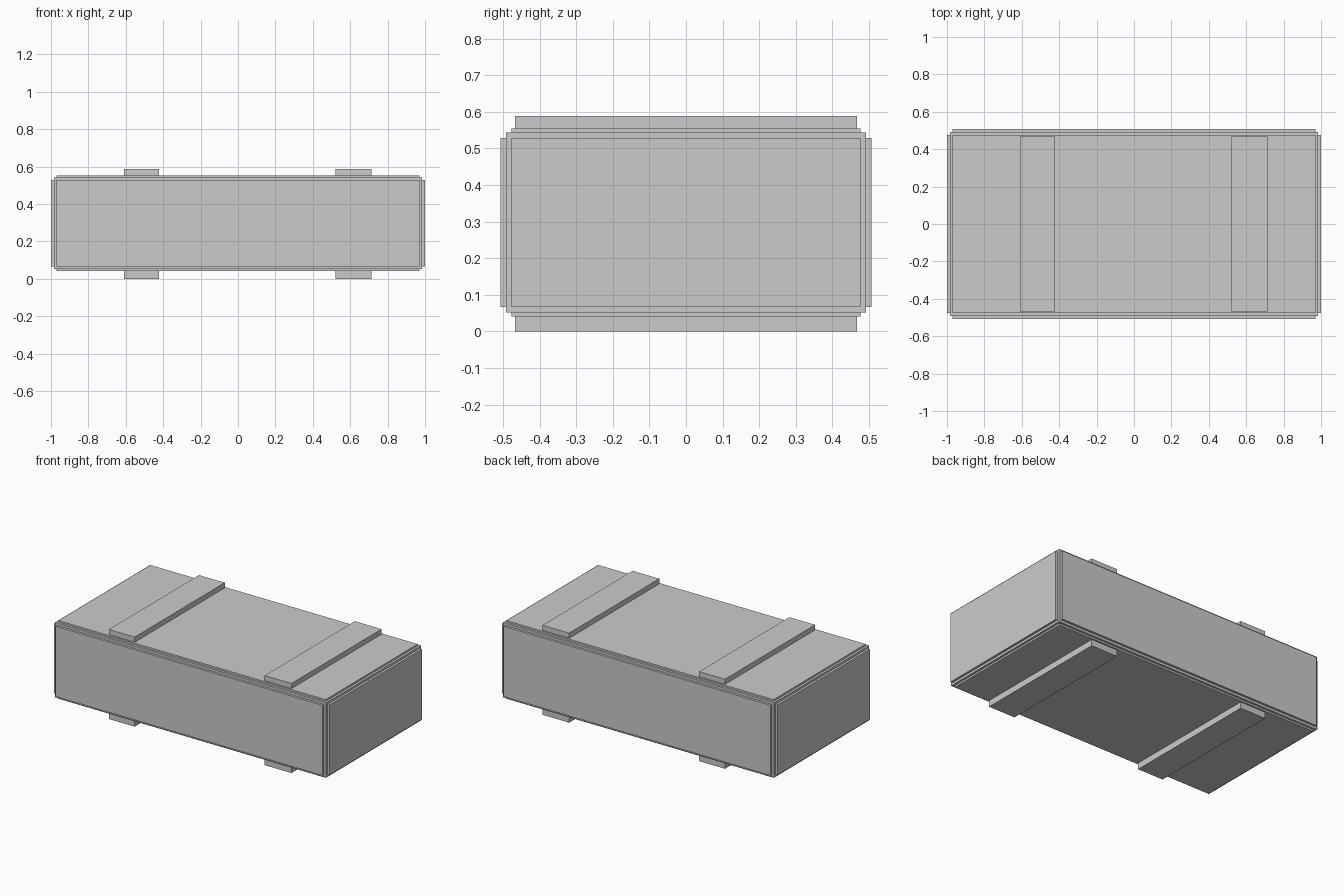
import bpy, bmesh
from mathutils import Matrix, Vector

if "Cube" in bpy.data.objects:
    bpy.data.objects.remove(bpy.data.objects["Cube"])


def finish(name, bm):
    mesh = bpy.data.meshes.new(name)
    bm.to_mesh(mesh)
    bm.free()
    obj = bpy.data.objects.new(name, mesh)
    bpy.context.collection.objects.link(obj)
    return obj


def box_bmesh(lo, hi):
    lo, hi = Vector(lo), Vector(hi)
    bm = bmesh.new()
    m = Matrix.Translation((lo + hi) / 2) @ Matrix.Diagonal((*(hi - lo), 1))
    bmesh.ops.create_cube(bm, size=1, matrix=m)
    return bm


def flat_panel(name, x0, x1, y0, y1, z):
    bm = bmesh.new()
    corners = ((x0, y0), (x1, y0), (x1, y1), (x0, y1))
    bm.faces.new([bm.verts.new((x, y, z)) for x, y in corners])
    finish(name, bm)


BOTTOM, TOP, HEIGHT = 0.041, 0.554, 0.588

# Crate body: every side carries a slightly raised, inset panel (stepped edges)
bm = box_bmesh((-0.985, -0.492, 0.052), (0.985, 0.492, 0.543))
sides = bm.faces[:]
bmesh.ops.inset_individual(bm, faces=sides, thickness=0.015, use_even_offset=True)
raised = bmesh.ops.extrude_discrete_faces(bm, faces=sides)["faces"]
for face in raised:
    face.normal_update()
    n = face.normal.copy()
    depth = 0.011 if abs(n.z) > 0.5 else 0.015
    bmesh.ops.translate(bm, verts=face.verts[:], vec=n * depth)
bmesh.ops.recalc_face_normals(bm, faces=bm.faces[:])
finish("crate_body", bm)

# Battens across the lid and underneath
for side, x0, x1 in (("left", -0.61, -0.423), ("right", 0.521, 0.715)):
    for level, z0, z1 in (("lid", TOP, HEIGHT), ("base", 0.0, BOTTOM)):
        finish(f"{level}_batten_{side}",
               box_bmesh((x0, -0.467, z0), (x1, 0.467, z1)))

# Flat label panels on the lid
flat_panel("large_label", -0.39, 0.386, -0.036, 0.301, TOP + 0.001)
flat_panel("narrow_label", -0.374, 0.37, -0.341, -0.258, TOP + 0.001)
